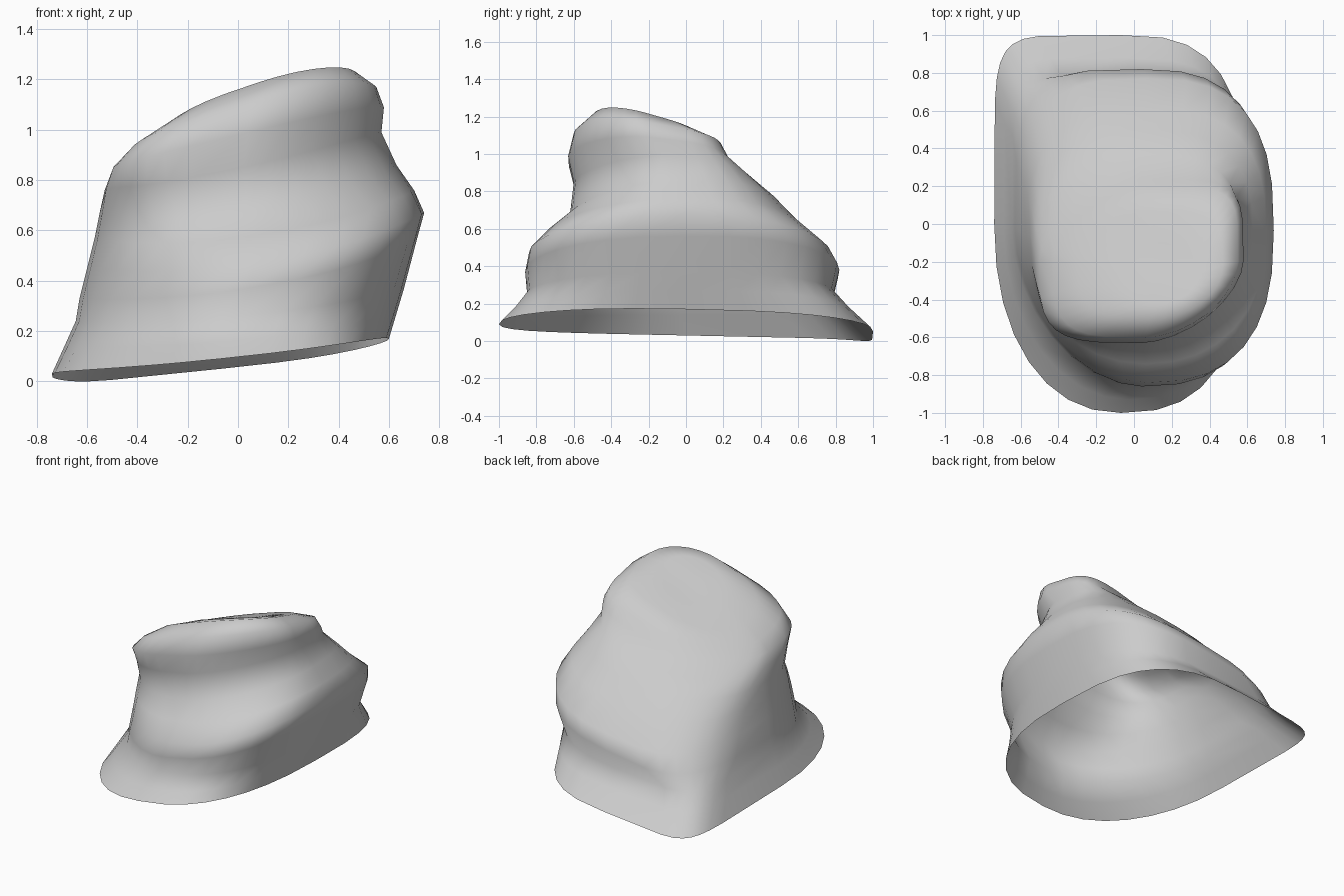
import bpy, bmesh
from math import sin, cos, pi, radians, log, copysign

if "Cube" in bpy.data.objects:
    bpy.data.objects.remove(bpy.data.objects["Cube"])

SEG = 32

# Each ring, rim to crown: x min, x max, y min, y max,
# heights at left, right, front, back, corner fullness BR, BL, FL, FR
RINGS = [
    (-.74, .60, -1.0, 1.0, .04, .18, .10, .06, 1.12, 1.29, 1.03, 1.08),
    (-.69, .63, -.93, .88, .15, .28, .17, .17, 1.12, 1.28, 1.0, 1.06),
    (-.645, .66, -.85, .79, .25, .38, .27, .27, 1.10, 1.27, .97, 1.06),
    (-.63, .71, -.86, .82, .34, .57, .38, .39, 1.10, 1.18, .97, 1.09),
    (-.60, .74, -.84, .77, .46, .68, .48, .48, 1.10, 1.14, .98, 1.08),
    (-.57, .70, -.74, .61, .58, .77, .59, .62, 1.10, 1.10, 1.02, 1.03),
    (-.55, .63, -.62, .50, .68, .87, .69, .73, 1.10, 1.06, 1.08, .98),
    (-.53, .57, -.60, .37, .77, 1.0, .86, .82, 1.13, 1.0, 1.14, .94),
    (-.50, .58, -.63, .24, .84, 1.1, 1.0, .90, 1.22, .95, 1.19, .94),
    (-.43, .55, -.60, .20, .90, 1.18, 1.12, .97, 1.23, .92, 1.18, .96),
    (-.30, .47, -.50, .07, .975, 1.23, 1.20, 1.04, 1.18, .95, 1.14, 1.0),
    (-.08, .34, -.42, -.10, 1.08, 1.21, 1.20, 1.09, 1, 1, 1, 1),
]


def ring_points(x0, x1, y0, y1, zl, zr, zf, zb, *fullness):
    """Tilted superellipse, each corner with its own squareness."""
    cx, cy, rx, ry = (x0 + x1) / 2, (y0 + y1) / 2, (x1 - x0) / 2, (y1 - y0) / 2
    mean, twist = (zl + zr + zf + zb) / 4, (zl + zr - zf - zb) / 4
    pts = []
    for i in range(SEG):
        a = 2 * pi * i / SEG
        e = 1 + log(fullness[4 * i // SEG]) / log(cos(pi / 4))
        c, s = round(cos(a), 9), round(sin(a), 9)
        u, v = copysign(abs(c) ** e, c), copysign(abs(s) ** e, s)
        z = mean + (zr - zl) / 2 * u + (zb - zf) / 2 * v + twist * cos(2 * a)
        pts.append((cx + rx * u, cy + ry * v, z))
    return pts


# Soft slouched hat: one open shell lofted through the rings
bm = bmesh.new()
rows = [[bm.verts.new(p) for p in ring_points(*r)] for r in RINGS]
for low, high in zip(rows, rows[1:]):
    for i in range(SEG):
        j = (i + 1) % SEG
        bm.faces.new((low[i], low[j], high[j], high[i]))

# Crown closes on a sloping centre
tip = bm.verts.new((.14, -.26, 1.15))
for i in range(SEG):
    bm.faces.new((rows[-1][i], rows[-1][(i + 1) % SEG], tip))

# Stand the shell on the ground
lowest = min(v.co.z for v in bm.verts)
bmesh.ops.translate(bm, vec=(0, 0, -lowest), verts=bm.verts)

mesh = bpy.data.meshes.new("hat_shell")
bm.to_mesh(mesh)
bm.free()
hat = bpy.data.objects.new("hat_shell", mesh)
bpy.context.collection.objects.link(hat)
bpy.context.view_layer.objects.active = hat
hat.select_set(True)
bpy.ops.object.shade_smooth_by_angle(angle=radians(80))
